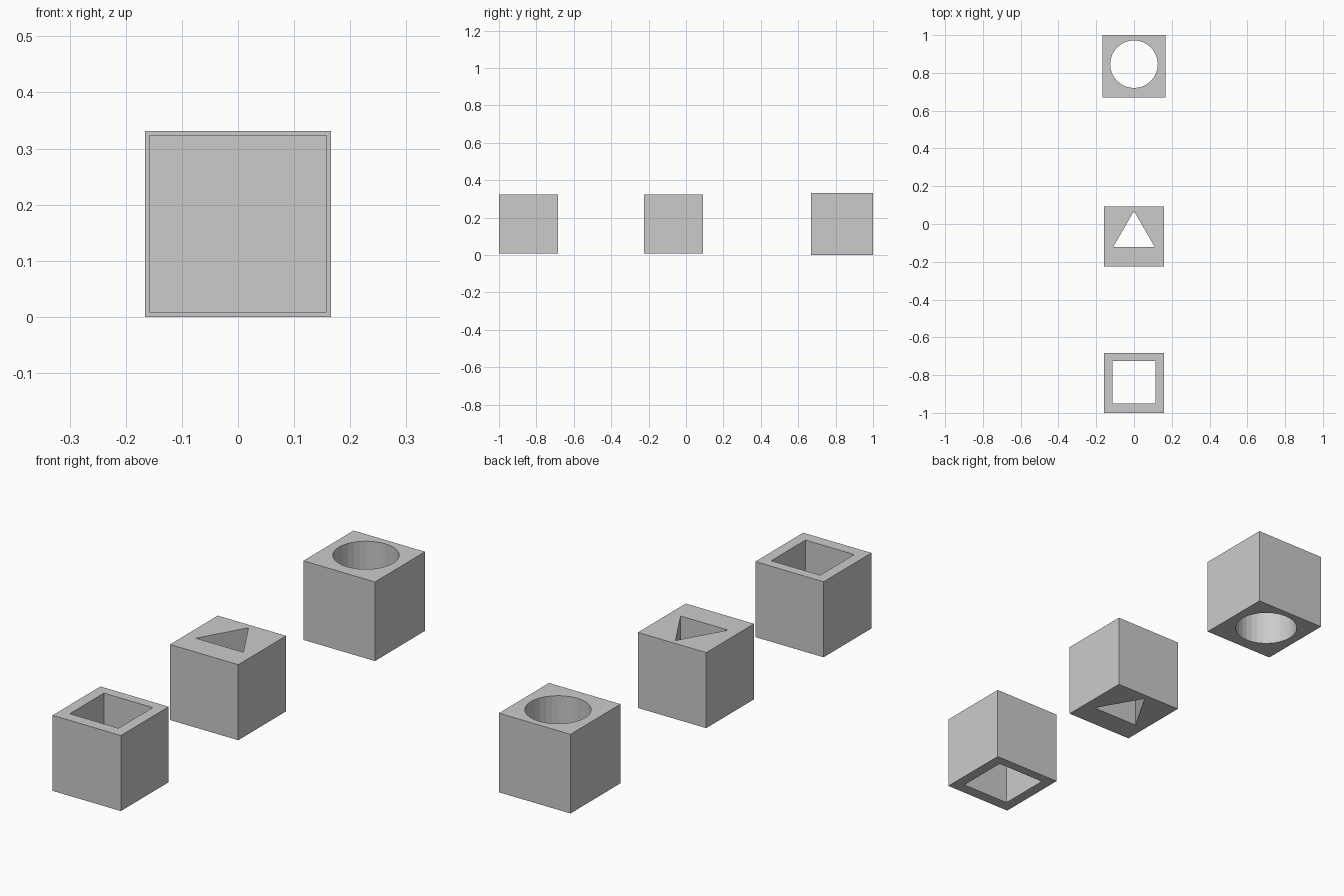
import bpy
import bmesh
from math import sin, cos, pi, sqrt

if "Cube" in bpy.data.objects:
    bpy.data.objects.remove(bpy.data.objects["Cube"])


def ring(sides, radius, cy, start):
    """Regular polygon outline centred on x = 0."""
    return [(radius * cos(start + 2 * pi * i / sides),
             cy + radius * sin(start + 2 * pi * i / sides)) for i in range(sides)]


def holed_block(name, size, cy, z0, hole):
    """Cube with a prism-shaped hole cut right through from top to bottom."""
    bpy.ops.mesh.primitive_cube_add(size=size, location=(0, cy, z0 + size / 2))
    block = bpy.context.object
    block.name = name

    # cutter prism
    bm = bmesh.new()
    face = bm.faces.new([bm.verts.new((x, y, z0 - 0.1)) for x, y in hole])
    top = bmesh.ops.extrude_face_region(bm, geom=[face])["geom"]
    bmesh.ops.translate(bm, vec=(0, 0, size + 0.2),
                        verts=[v for v in top if isinstance(v, bmesh.types.BMVert)])
    bmesh.ops.recalc_face_normals(bm, faces=bm.faces)
    mesh = bpy.data.meshes.new(name + "_cutter")
    bm.to_mesh(mesh)
    bm.free()
    cutter = bpy.data.objects.new(name + "_cutter", mesh)
    bpy.context.collection.objects.link(cutter)
    cutter.hide_render = True

    # apply the cut, then discard the cutter
    mod = block.modifiers.new("hole", "BOOLEAN")
    mod.operation = "DIFFERENCE"
    mod.solver = "EXACT"
    mod.object = cutter
    bpy.context.view_layer.objects.active = block
    bpy.ops.object.modifier_apply(modifier=mod.name)
    bpy.data.objects.remove(cutter)


# Larger block with round hole, two smaller blocks with triangular and square holes
holed_block("round_hole_block", 0.331, 0.8345, 0.0, ring(32, 0.126, 0.846, 0))
holed_block("triangle_hole_block", 0.316, -0.066, 0.008, ring(3, 0.127, -0.058, pi / 2))
holed_block("square_hole_block", 0.316, -0.842, 0.008, ring(4, 0.113 * sqrt(2), -0.838, pi / 4))
